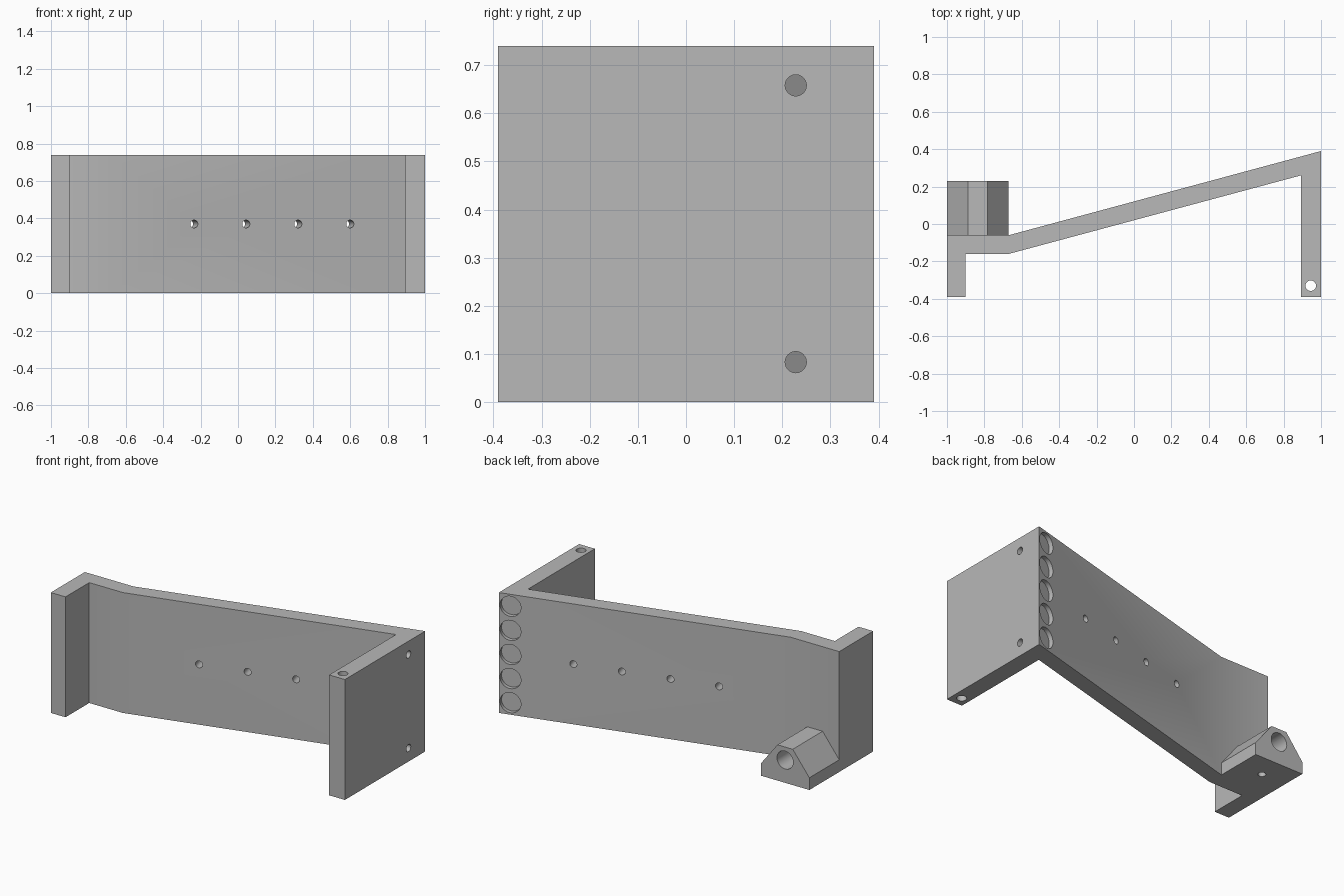
import bpy
import bmesh
from math import atan2, cos, sin
from mathutils import Vector

cube = bpy.data.objects.get("Cube")
if cube:
    bpy.data.objects.remove(cube, do_unlink=True)

HEIGHT = 0.74

grey = bpy.data.materials.new("plain grey")
grey.use_nodes = True
colour = (0.48, 0.48, 0.48, 1)
grey.diffuse_color = colour
grey.node_tree.nodes["Principled BSDF"].inputs["Base Color"].default_value = colour


def prism(name, points, direction):
    """Extrude a flat outline along a direction."""
    bm = bmesh.new()
    face = bm.faces.new([bm.verts.new(p) for p in points])
    grown = bmesh.ops.extrude_face_region(bm, geom=[face])["geom"]
    moved = [v for v in grown if isinstance(v, bmesh.types.BMVert)]
    bmesh.ops.translate(bm, verts=moved, vec=direction)
    bmesh.ops.recalc_face_normals(bm, faces=bm.faces)
    mesh = bpy.data.meshes.new(name)
    bm.to_mesh(mesh)
    bm.free()
    obj = bpy.data.objects.new(name, mesh)
    bpy.context.collection.objects.link(obj)
    mesh.materials.append(grey)
    return obj


def drill(obj, centre, axis, radius, length):
    """Cut a round hole, centred on a point, out of a part."""
    bpy.ops.mesh.primitive_cylinder_add(vertices=40, radius=radius, depth=length, location=centre)
    cutter = bpy.context.object
    cutter.rotation_euler = Vector(axis).to_track_quat("Z", "Y").to_euler()
    cutter.hide_render = True
    cutter.data.materials.append(grey)
    mod = obj.modifiers.new("hole", "BOOLEAN")
    mod.operation = "DIFFERENCE"
    mod.solver = "EXACT"
    mod.object = cutter
    bpy.context.view_layer.objects.active = obj
    bpy.ops.object.modifier_apply(modifier=mod.name)
    bpy.data.objects.remove(cutter, do_unlink=True)


# Bracket: two legs joined by a slanted wall
outline = [(-1, -0.39), (-0.9, -0.39), (-0.9, -0.16), (-0.67, -0.16), (0.893, 0.26),
           (0.893, -0.39), (1, -0.39), (1, 0.39), (-0.67, -0.06), (-1, -0.06)]
bracket = prism("bracket", [(x, y, 0) for x, y in outline], (0, 0, HEIGHT))

# Directions along and out of the slanted wall
angle = atan2(0.45, 1.67)
along = Vector((cos(angle), sin(angle), 0))
outward = Vector((-sin(angle), cos(angle), 0))

# Row of screw holes square to the wall
for x in (-0.235, 0.043, 0.321, 0.599):
    middle = Vector((x, -0.16 + 0.2695 * (x + 0.67), HEIGHT / 2))
    drill(bracket, middle, outward, 0.021, 0.3)

# Shallow round pockets down the back edge
for i in range(5):
    spot = Vector((1, 0.39, HEIGHT * (i + 0.5) / 5)) - along * 0.069
    drill(bracket, spot, outward, 0.062, 0.05)

# Cross holes and pin hole in the long leg
for z in (0.083, 0.658):
    drill(bracket, (0.96, 0.228, z), (1, 0, 0), 0.022, 0.16)
drill(bracket, (0.945, -0.33, HEIGHT / 2), (0, 0, 1), 0.028, 1)

# Lug at the bottom of the back, with a bore and a set-screw hole
section = [(-1, 0), (-0.67, 0), (-0.67, 0.075), (-0.783, 0.22), (-0.887, 0.22), (-1, 0.075)]
lug = prism("lug", [(x, -0.06, z) for x, z in section], (0, 0.29, 0))
drill(lug, (-0.835, 0.085, 0.14), (0, 1, 0), 0.055, 0.4)
drill(lug, (-0.835, 0.085, 0.04), (0, 0, 1), 0.022, 0.14)

# Smooth bores, crisp edges
bpy.ops.object.select_all(action="DESELECT")
for part in (bracket, lug):
    part.select_set(True)
    bpy.context.view_layer.objects.active = part
bpy.ops.object.shade_smooth_by_angle()
